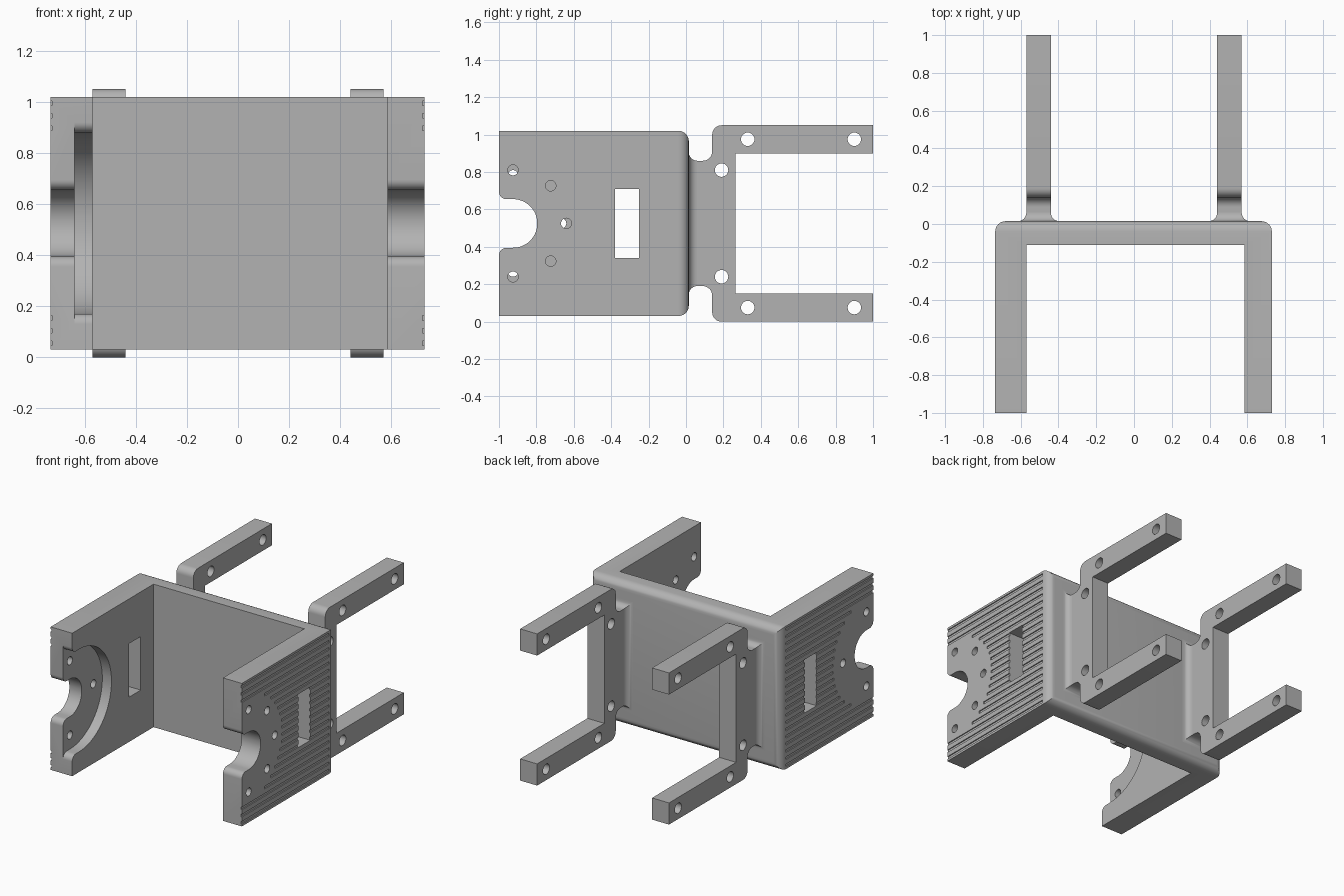
import bpy, bmesh, math

cube = bpy.data.objects.get("Cube")
if cube:
    bpy.data.objects.remove(cube, do_unlink=True)

MID = 0.525            # height of the mirror plane
FRONT, BACK = -1.0, 0.015
BAY_Y = -0.925         # centre of the round notch

grey = bpy.data.materials.new("plain_grey")
grey.use_nodes = True
colour = (0.45, 0.45, 0.45, 1)
grey.diffuse_color = colour
grey.node_tree.nodes["Principled BSDF"].inputs["Base Color"].default_value = colour


def arc(cy, cz, r, a0, a1, n=8):
    angles = [math.radians(a0 + (a1 - a0) * i / n) for i in range(n + 1)]
    return [(cy + r * math.cos(a), cz + r * math.sin(a)) for a in angles]


def mirrored(half):
    """Complete an upper half outline below the middle height."""
    return half + [(y, 2 * MID - z) for y, z in reversed(half)]


def add_loft(bm, rings):
    """Skin a list of equal rings and cap both ends."""
    loops = [[bm.verts.new(p) for p in ring] for ring in rings]
    n = len(loops[0])
    for a, b in zip(loops, loops[1:]):
        for i in range(n):
            bm.faces.new((a[i], a[(i + 1) % n], b[(i + 1) % n], b[i]))
    bm.faces.new(loops[0])
    bm.faces.new(loops[-1])


def add_prism(bm, outline, x0, x1):
    add_loft(bm, [[(x, y, z) for y, z in outline] for x in (x0, x1)])


def add_box(bm, x0, x1, y0, y1, z0, z1):
    add_prism(bm, [(y0, z0), (y1, z0), (y1, z1), (y0, z1)], x0, x1)


def add_hole(bm, y, z, r, x0, x1):
    add_prism(bm, arc(y, z, r, 0, 360, 24)[:-1], x0, x1)


def finish(bm, name):
    bmesh.ops.recalc_face_normals(bm, faces=bm.faces)
    mesh = bpy.data.meshes.new(name)
    bm.to_mesh(mesh)
    bm.free()
    mesh.materials.append(grey)
    obj = bpy.data.objects.new(name, mesh)
    bpy.context.collection.objects.link(obj)
    return obj


def activate(obj):
    bpy.ops.object.select_all(action='DESELECT')
    obj.select_set(True)
    bpy.context.view_layer.objects.active = obj


def combine(obj, bm, operation='DIFFERENCE'):
    tool = finish(bm, "helper")
    tool.hide_render = True
    mod = obj.modifiers.new("combine", 'BOOLEAN')
    mod.operation, mod.solver, mod.object = operation, 'EXACT', tool
    activate(obj)
    bpy.ops.object.modifier_apply(modifier=mod.name)
    bpy.data.objects.remove(tool, do_unlink=True)


def smooth(obj):
    activate(obj)
    bpy.ops.object.shade_smooth_by_angle(angle=math.radians(30))


def bay(radius, fillet):
    """Round opening with eased lips at the front edge."""
    lip = MID + radius + fillet
    half = [(FRONT - 0.1, lip)]
    half += arc(FRONT + fillet, lip, fillet, 180, 270)
    half += arc(BAY_Y, MID, radius, 90, 4, 16)
    return mirrored(half)


# U-shaped bracket with eased rear edges
X0, X1 = -0.735, 0.73
u_shape = [(X0, FRONT), (-0.57, FRONT), (-0.57, -0.11), (0.585, -0.11),
           (0.585, FRONT), (X1, FRONT), (X1, BACK), (X0, BACK)]
bm = bmesh.new()
add_loft(bm, [[(x, y, z) for x, y in u_shape] for z in (0.03, 1.02)])
rear = [e for e in bm.edges if all(v.co.y > 0 for v in e.verts)]
bmesh.ops.bevel(bm, geom=rear, offset=0.055, segments=6, profile=0.5, affect='EDGES')
bracket = finish(bm, "bracket")

# Front notches and slots through both walls
bm = bmesh.new()
add_prism(bm, bay(0.13, 0.04), -1, 1)
add_box(bm, -1, 1, -0.38, -0.25, 0.34, 0.71)
combine(bracket, bm)

# Round pocket inside one wall
bm = bmesh.new()
add_prism(bm, bay(0.355, 0.04), -0.64, -0.5)
combine(bracket, bm)

# Screw holes around each notch
bm = bmesh.new()
for x0, x1, ring, step in ((0.5, 0.8, 0.285, 45), (-0.8, -0.5, 0.257, 90)):
    for a in range(-90, 91, step):
        t = math.radians(a)
        add_hole(bm, BAY_Y + ring * math.cos(t), MID + ring * math.sin(t), 0.028, x0, x1)
combine(bracket, bm)

# Shallow grip grooves on the outer walls, stopping at a round pad
bm = bmesh.new()
PAD, ROWS, DEPTH = 0.365, 20, 0.007
for i in range(ROWS):
    z = 0.03 + 0.99 * (i + 0.5) / ROWS
    dz = abs(z - MID)
    start = BAY_Y + math.sqrt(PAD ** 2 - dz ** 2) if dz < PAD else FRONT - 0.1
    for x0, x1 in ((X0 - 0.1, X0 + DEPTH), (X1 - DEPTH, X1 + 0.1)):
        add_box(bm, x0, x1, start, -0.045, z - 0.009, z + 0.009)
combine(bracket, bm)
smooth(bracket)

# Forked rear arms with flared roots
fork = [(0.0, 0.86)] + arc(0.09, 0.91, 0.05, -90, 0) + arc(0.19, 1.0, 0.05, 180, 90)
fork = mirrored(fork + [(1, 1.05), (1, 0.9), (0.265, 0.9)])
HALF, FLARE = 0.065, 0.045
for side, cx in (("right", -0.505), ("left", 0.505)):
    bm = bmesh.new()
    add_prism(bm, fork, cx - HALF, cx + HALF)
    arm = finish(bm, side + "_rear_fork")

    bm = bmesh.new()
    rings = []
    for y, off in [(-0.01, FLARE)] + arc(BACK + FLARE, FLARE, FLARE, 180, 270):
        w, h = HALF + off, 0.335 + off
        rings.append([(cx + sx * w, y, MID + sz * h)
                      for sx, sz in ((-1, -1), (1, -1), (1, 1), (-1, 1))])
    add_loft(bm, rings)
    root = finish(bm, side + "_fork_root")
    smooth(root)

    bm = bmesh.new()
    for y, dz in ((0.19, 0.285), (0.33, 0.45), (0.9, 0.45)):
        for s in (-1, 1):
            add_hole(bm, y, MID + s * dz, 0.036, cx - 0.2, cx + 0.2)
    combine(arm, bm)
    smooth(arm)
